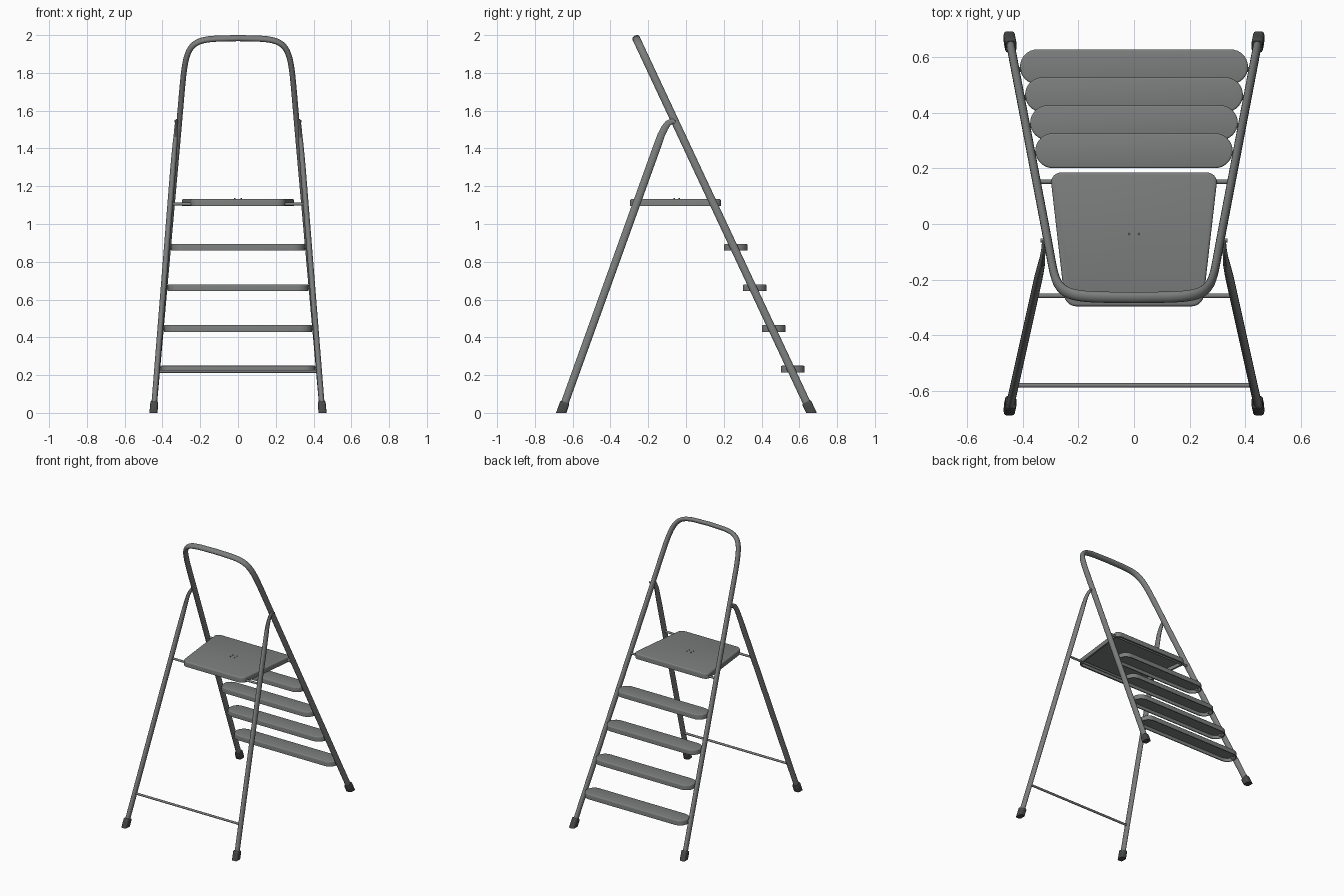
import bpy, bmesh
from math import cos, sin, pi, copysign
from mathutils import Vector, Matrix
from mathutils.geometry import interpolate_bezier

cube = bpy.data.objects.get("Cube")
if cube:
    bpy.data.objects.remove(cube, do_unlink=True)


def material(name, rgb):
    m = bpy.data.materials.new(name)
    m.use_nodes = True
    m.diffuse_color = (*rgb, 1)
    m.node_tree.nodes["Principled BSDF"].inputs["Base Color"].default_value = (*rgb, 1)
    return m


GREY = material("painted_grey_metal", (0.2, 0.21, 0.205))
DARK = material("dark_rubber", (0.06, 0.063, 0.062))


def finish(name, bm, mat):
    bmesh.ops.recalc_face_normals(bm, faces=bm.faces)
    mesh = bpy.data.meshes.new(name)
    bm.to_mesh(mesh)
    bm.free()
    mesh.materials.append(mat)
    ob = bpy.data.objects.new(name, mesh)
    bpy.context.collection.objects.link(ob)
    bpy.ops.object.select_all(action='DESELECT')
    ob.select_set(True)
    bpy.context.view_layer.objects.active = ob
    bpy.ops.object.shade_smooth_by_angle(angle=0.6)
    return ob


def sweep(name, path, axis, sizes, mat=GREY, sides=16, power=1.0, floor=False):
    """Sweep an oval along path; sizes = (half size on axis, half size across it)."""
    path = [Vector(p) for p in path]
    bm = bmesh.new()
    rings = []
    for i, p in enumerate(path):
        t = (path[min(i + 1, len(path) - 1)] - path[max(i - 1, 0)]).normalized()
        across = t.cross(axis).normalized()
        a = across.cross(t).normalized()
        u, w = sizes[i] if isinstance(sizes, list) else sizes
        ring = []
        for k in range(sides):
            c, s = cos(2 * pi * (k + 0.5) / sides), sin(2 * pi * (k + 0.5) / sides)
            c, s = copysign(abs(c) ** power, c), copysign(abs(s) ** power, s)
            q = p + a * u * c + across * w * s
            if floor and i == 0:
                q -= t * (q.z / t.z)
            ring.append(bm.verts.new(q))
        rings.append(ring)
    for r0, r1 in zip(rings, rings[1:]):
        for k in range(sides):
            j = (k + 1) % sides
            bm.faces.new((r0[k], r0[j], r1[j], r1[k]))
    bm.faces.new(rings[0])
    bm.faces.new(rings[-1])
    return finish(name, bm, mat)


def rod(name, x0, x1, y, z, r=0.008):
    return sweep(name, [(x0, y, z), (x1, y, z)], Vector((0, 0, 1)), (r, r), sides=12)


def rounded(corners, radius):
    pts = [Vector((*c, 0)) for c in corners]
    out = []
    for i, p in enumerate(pts):
        a = p + (pts[i - 1] - p).normalized() * radius
        b = p + (pts[(i + 1) % len(pts)] - p).normalized() * radius
        out += interpolate_bezier(a, a.lerp(p, 0.552), b.lerp(p, 0.552), b, 9)
    clean = []
    for p in out:
        if not clean or (p - clean[-1]).length > 1e-4:
            clean.append(p)
    return clean


def tray(name, outline, z_bottom, height, wall, bevel):
    """Slab with softened top edge and a hollow underside."""
    bm = bmesh.new()
    base = bm.faces.new([bm.verts.new((p.x, p.y, z_bottom)) for p in outline])
    if base.normal.z > 0:
        base.normal_flip()
    top = bmesh.ops.extrude_face_region(bm, geom=[base], use_keep_orig=True)
    face = next(g for g in top["geom"] if isinstance(g, bmesh.types.BMFace))
    bmesh.ops.translate(bm, verts=face.verts[:], vec=(0, 0, height))
    bmesh.ops.recalc_face_normals(bm, faces=bm.faces)
    bmesh.ops.inset_region(bm, faces=[base], thickness=wall)
    hollow = bmesh.ops.extrude_face_region(bm, geom=[base])
    inner = next(g for g in hollow["geom"] if isinstance(g, bmesh.types.BMFace))
    bmesh.ops.translate(bm, verts=inner.verts[:], vec=(0, 0, height - 0.012))
    if base.is_valid:
        bmesh.ops.delete(bm, geom=[base], context='FACES_ONLY')
    bmesh.ops.bevel(bm, geom=list(face.edges), offset=bevel, segments=3,
                    profile=0.5, affect='EDGES')
    return finish(name, bm, GREY)


# Sloping plane of the climbing frame
def frame_y(z):
    return 0.65 - 0.468 * (z - 0.03)


def frame_x(z):
    return 0.445 - 0.089 * (z - 0.03)


def on_frame(x, z):
    return Vector((x, frame_y(z), z))


frame_normal = Vector((0, 1, 0.468)).normalized()

# Climbing frame: one bent oval tube with the hand rail at its top
half = [on_frame(frame_x(z), z) for z in (0.03, 0.8, 1.5)]
half += interpolate_bezier(on_frame(0.297, 1.7), on_frame(0.277, 1.93),
                           on_frame(0.265, 1.972), on_frame(0.12, 1.981), 18)
mirrored = [Vector((-p.x, p.y, p.z)) for p in reversed(half)]
sweep("climbing_frame", half + [on_frame(0, 1.984)] + mirrored,
      frame_normal, (0.021, 0.015))


# Support legs with flattened, bent tops
def leg_point(z, s):
    return Vector((s * (0.445 - 0.08 * (z - 0.03)), -0.65 + 0.36 * (z - 0.03), z))


for s, side in ((1, "left"), (-1, "right")):
    path = [leg_point(z, s) for z in (0.03, 0.7, 1.3, 1.42, 1.47)]
    path += [Vector((s * x, y, z)) for x, y, z in
             ((0.328, -0.112, 1.51), (0.326, -0.096, 1.532),
              (0.325, -0.078, 1.543), (0.325, -0.06, 1.543))]
    sizes = [(0.015, 0.021)] * 3 + [(0.013, 0.021), (0.011, 0.02), (0.009, 0.019),
                                    (0.008, 0.017), (0.007, 0.015), (0.006, 0.012)]
    sweep(side + "_support_leg", path, Vector((1, 0, 0)), sizes)
    rod(side + "_hinge_pin", s * 0.3, s * 0.337, frame_y(1.545), 1.545, 0.007)

    # Rubber feet, cut level with the floor
    for name, point in (("step", lambda z: on_frame(s * frame_x(z), z)),
                        ("support", lambda z: leg_point(z, s))):
        sweep(f"{side}_{name}_foot", [point(z) for z in (0.0, 0.03, 0.05, 0.056)],
              Vector((1, 0, 0)), [(0.021, 0.026)] * 3 + [(0.018, 0.023)],
              DARK, 16, 0.5, True)

# Treads, widening towards the floor
for i in range(4):
    z = 0.214 + 0.215 * i
    y = 0.565 - 0.1005 * i
    w = 0.41 - 0.0185 * i
    d = 0.0625
    outline = rounded([(-w, y - d), (w, y - d), (w, y + d), (-w, y + d)], d)
    tray(f"tread_{i + 1}", outline, z, 0.036, 0.007, 0.007)
    for s, side in ((1, "left"), (-1, "right")):
        rod(f"{side}_tread_pin_{i + 1}", s * (w - 0.02), s * frame_x(z),
            frame_y(z + 0.018), z + 0.018, 0.01)

# Standing platform, its cross rods and rivets
tray("platform", rounded([(-0.247, -0.296), (0.247, -0.296),
                          (0.302, 0.185), (-0.302, 0.185)], 0.04),
     1.094, 0.038, 0.012, 0.009)
for x in (-0.017, 0.017):
    for y in (-0.062, -0.036):
        bm = bmesh.new()
        bmesh.ops.create_cone(bm, cap_ends=True, segments=10, radius1=0.004,
                              radius2=0.003, depth=0.01,
                              matrix=Matrix.Translation((x, y, 1.132)))
        finish("platform_rivet", bm, GREY)
rod("platform_front_rod", -0.359, 0.359, -0.258, 1.105)
rod("platform_back_rod", -0.35, 0.35, 0.152, 1.105)
rod("support_leg_brace", -0.43, 0.43, -0.58, 0.22)
